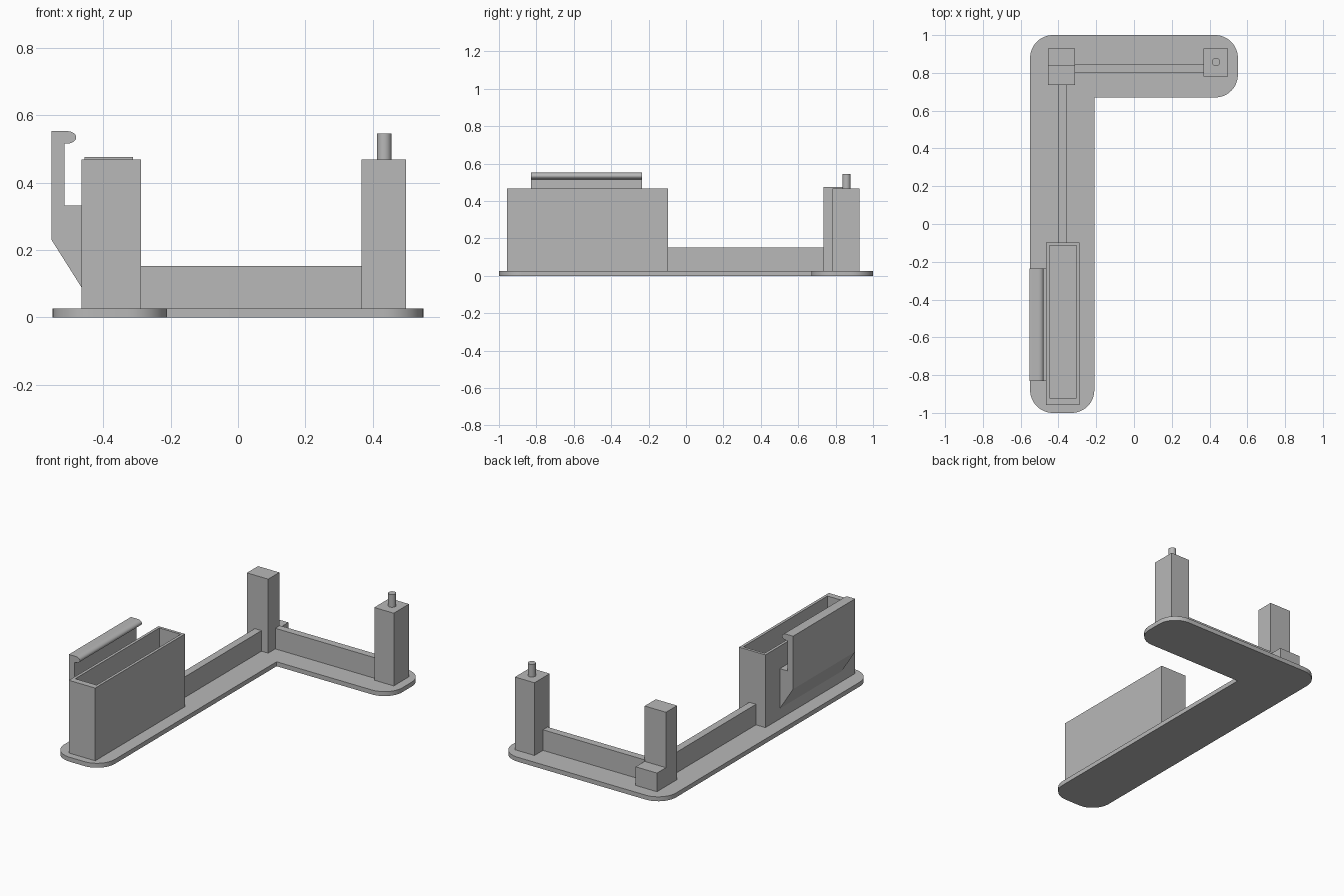
import bpy
import bmesh
from math import sin, cos, pi, radians
from mathutils import Vector

old = bpy.data.objects.get("Cube")
if old:
    bpy.data.objects.remove(old, do_unlink=True)

GREY = (0.48, 0.48, 0.48, 1)
grey = bpy.data.materials.new("plain grey")
grey.use_nodes = True
grey.diffuse_color = GREY
grey.node_tree.nodes["Principled BSDF"].inputs["Base Color"].default_value = GREY

BASE_TOP = 0.027
WALL_TOP = 0.152
BOX_TOP = 0.468


def finish(name, bm, smooth=False):
    bmesh.ops.recalc_face_normals(bm, faces=bm.faces)
    mesh = bpy.data.meshes.new(name)
    bm.to_mesh(mesh)
    bm.free()
    mesh.materials.append(grey)
    obj = bpy.data.objects.new(name, mesh)
    bpy.context.collection.objects.link(obj)
    if smooth:
        bpy.ops.object.select_all(action="DESELECT")
        obj.select_set(True)
        bpy.context.view_layer.objects.active = obj
        bpy.ops.object.shade_smooth_by_angle(angle=radians(30))
    return obj


def prism(name, outline, axis, start, end, round_if=None, radius=0, smooth=False):
    """Extrude a flat outline along an axis, optionally rounding chosen corners."""
    bm = bmesh.new()
    verts = []
    for a, b in outline:
        co = [a, b]
        co.insert("xyz".index(axis), start)
        verts.append(bm.verts.new(co))
    bm.faces.new(verts)
    if round_if:
        corners = [v for v in verts if round_if(v.co)]
        bmesh.ops.bevel(bm, geom=corners, offset=radius, segments=12,
                        profile=0.5, affect="VERTICES")
    out = bmesh.ops.extrude_face_region(bm, geom=bm.faces[:])
    shift = Vector((0, 0, 0))
    shift["xyz".index(axis)] = end - start
    moved = [g for g in out["geom"] if isinstance(g, bmesh.types.BMVert)]
    bmesh.ops.translate(bm, verts=moved, vec=shift)
    return finish(name, bm, smooth)


def block(name, x0, x1, y0, y1, z0, z1):
    return prism(name, [(x0, y0), (x1, y0), (x1, y1), (x0, y1)], "z", z0, z1)


# L-shaped base plate, every corner rounded but the inner one
prism("base_plate",
      [(-0.55, -1), (-0.21, -1), (-0.21, 0.67), (0.55, 0.67), (0.55, 1), (-0.55, 1)],
      "z", 0, BASE_TOP,
      round_if=lambda co: not (abs(co.x + 0.21) < 0.01 and co.y > 0),
      radius=0.12, smooth=True)

# Low ribs joining the uprights
block("long_rib", -0.402, -0.357, -0.1, 0.74, BASE_TOP, WALL_TOP)
block("short_rib", -0.315, 0.37, 0.803, 0.847, BASE_TOP, WALL_TOP)

# Corner post with a low step behind it
prism("corner_post",
      [(0.735, BASE_TOP), (0.928, BASE_TOP), (0.928, 0.14), (0.842, 0.14),
       (0.842, 0.476), (0.735, 0.476)],
      "x", -0.455, -0.312)

# End post and its round peg
block("end_post", 0.367, 0.498, 0.782, 0.928, BASE_TOP, BOX_TOP)
prism("peg", [(0.434 + 0.022 * cos(i * pi / 16), 0.858 + 0.022 * sin(i * pi / 16))
              for i in range(32)],
      "z", BOX_TOP, 0.545, smooth=True)

# Open-topped box with a thicker front wall
box = block("open_box", -0.465, -0.288, -0.957, -0.097, BASE_TOP, BOX_TOP)
bm = bmesh.new()
bm.from_mesh(box.data)
top = max(bm.faces, key=lambda f: f.calc_center_median().z)
bmesh.ops.inset_region(bm, faces=[top], thickness=0.024)
for v in top.verts:
    if v.co.y < -0.5:
        v.co.y += 0.02
hole = bmesh.ops.extrude_face_region(bm, geom=[top])
bmesh.ops.delete(bm, geom=[top], context="FACES_ONLY")
floor = [g for g in hole["geom"] if isinstance(g, bmesh.types.BMVert)]
bmesh.ops.translate(bm, verts=floor, vec=(0, 0, BASE_TOP + 0.005 - BOX_TOP))
bmesh.ops.recalc_face_normals(bm, faces=bm.faces)
bm.to_mesh(box.data)
bm.free()

# Side clip: sloped bracket, upright lip and rounded hook
tip = [(-0.508 + 0.028 * sin(i * pi / 16), 0.534 + 0.0185 * cos(i * pi / 16))
       for i in range(17)]
prism("side_clip",
      [(-0.465, 0.09), (-0.554, 0.231), (-0.554, 0.5525)] + tip +
      [(-0.515, 0.5155), (-0.515, 0.332), (-0.465, 0.332)],
      "y", -0.83, -0.235, smooth=True)
